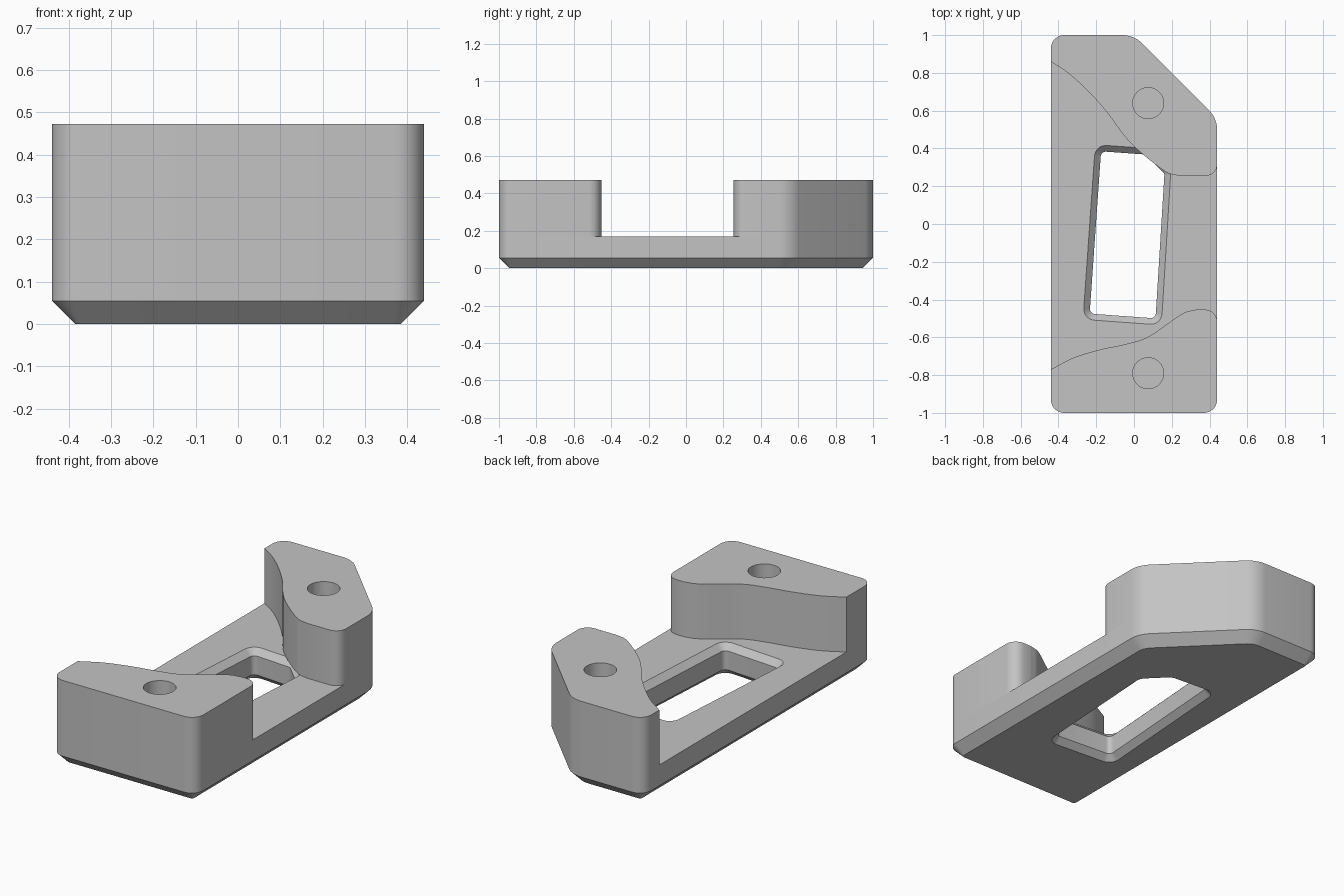
import bpy, bmesh, math
from mathutils import Vector

cube = bpy.data.objects.get("Cube")
if cube:
    bpy.data.objects.remove(cube, do_unlink=True)

grey = bpy.data.materials.new("plain grey")
grey.use_nodes = True
colour = (0.55, 0.55, 0.55, 1)
grey.diffuse_color = colour
grey.node_tree.nodes["Principled BSDF"].inputs["Base Color"].default_value = colour

W, TOP, DECK = 0.44, 0.473, 0.17


def rounded(corners, inset=0.0, steps=8):
    """Counter-clockwise outline from (x, y, radius) corners, moved inwards by inset."""
    out = []
    for i, (x, y, r) in enumerate(corners):
        c = Vector((x, y))
        a = c - Vector(corners[i - 1][:2])
        b = Vector(corners[(i + 1) % len(corners)][:2]) - c
        if r == 0:
            out.append(c)
            continue
        n1 = Vector((-a.y, a.x)).normalized()
        n2 = Vector((-b.y, b.x)).normalized()
        centre = c + (n1 + n2) * r / (1 + n1.dot(n2))
        turn = n1.angle(n2)
        for k in range(steps + 1):
            t = turn * k / steps
            n = (n1 * math.sin(turn - t) + n2 * math.sin(t)) / math.sin(turn)
            out.append(centre - n * (r - inset))
    return out


def spline(points, steps=6):
    """Smooth curve through the points, returned as unrounded corners."""
    p = [Vector(q) for q in points]
    p = [2 * p[0] - p[1]] + p + [2 * p[-1] - p[-2]]
    out = []
    for a, b, c, d in zip(p, p[1:], p[2:], p[3:]):
        for k in range(steps):
            t = k / steps
            q = (2 * b + (c - a) * t + (2 * a - 5 * b + 4 * c - d) * t ** 2
                 + (3 * b - a - 3 * c + d) * t ** 3) / 2
            out.append((q.x, q.y, 0))
    return out + [(p[-2].x, p[-2].y, 0)]


def loft(bm, levels):
    """Walls through stacked (z, outline) loops; returns the loops of vertices."""
    loops = [[bm.verts.new((q.x, q.y, z)) for q in pts] for z, pts in levels]
    for lo, hi in zip(loops, loops[1:]):
        for i in range(len(lo)):
            bm.faces.new((lo[i - 1], lo[i], hi[i], hi[i - 1]))
    return loops


def ring_cap(bm, outer, inner):
    edges = [bm.edges.get((l[i - 1], l[i])) for l in (outer, inner) for i in range(len(l))]
    bmesh.ops.triangle_fill(bm, use_beauty=True, edges=edges, normal=(0, 0, 1))


def solid(name, outer_levels, inner_levels, through):
    """Closed solid with one opening, either right through or with a floor."""
    bm = bmesh.new()
    outer, inner = loft(bm, outer_levels), loft(bm, inner_levels)
    ring_cap(bm, outer[-1], inner[-1])
    if through:
        ring_cap(bm, outer[0], inner[0])
    else:
        bm.faces.new(outer[0])
        bm.faces.new(inner[0])
    bmesh.ops.recalc_face_normals(bm, faces=bm.faces)
    mesh = bpy.data.meshes.new(name)
    bm.to_mesh(mesh)
    bm.free()
    mesh.materials.append(grey)
    obj = bpy.data.objects.new(name, mesh)
    bpy.context.collection.objects.link(obj)
    bpy.ops.object.select_all(action='DESELECT')
    obj.select_set(True)
    bpy.context.view_layer.objects.active = obj
    bpy.ops.object.shade_smooth_by_angle(angle=math.radians(30))


# Base plate with a chamfered foot and a slanted window
slant = [(W, 0.56, 0.15), (0, 1, 0.15), (-W, 1, 0.07)]
front = [(-W, -1, 0.07), (W, -1, 0.07)]
window = [(-0.27, -0.505, 0.06), (0.145, -0.535, 0.06), (0.195, 0.28, 0.06),
          (0.075, 0.4, 0.06), (-0.205, 0.42, 0.06)]
bevel = 0.033
solid("base_plate",
      [(0, rounded(front + slant, 0.055)), (0.055, rounded(front + slant)),
       (DECK, rounded(front + slant))],
      [(0, rounded(window)), (bevel, rounded(window, bevel)),
       (DECK - bevel, rounded(window, bevel)), (DECK, rounded(window))], True)


def block(name, corners, hole_y):
    """Raised block with a blind screw hole."""
    hole = [Vector((0.075 + 0.082 * math.cos(a), hole_y + 0.082 * math.sin(a)))
            for a in (math.tau * k / 40 for k in range(40))]
    outline = rounded(corners)
    solid(name, [(DECK, outline), (TOP, outline)], [(0.2, hole), (TOP, hole)], False)


# Front block, with a wavy inner wall
front_wave = spline([(0.33, -0.453), (0.27, -0.468), (0.21, -0.505), (0.07, -0.6),
                     (-0.05, -0.637), (-0.18, -0.665), (-0.32, -0.708), (-W, -0.77)])
block("front_block", front + [(W, -0.453, 0.065)] + front_wave, -0.79)

# Back block, with a sweeping inner wall and a slanted corner
back_wave = spline([(-W, 0.86), (-0.35, 0.8), (-0.25, 0.71), (-0.15, 0.6), (-0.05, 0.465),
                    (0.04, 0.375), (0.15, 0.288), (0.2, 0.263), (0.25, 0.255)])
block("back_block", back_wave + [(W, 0.255, 0.06)] + slant, 0.64)
